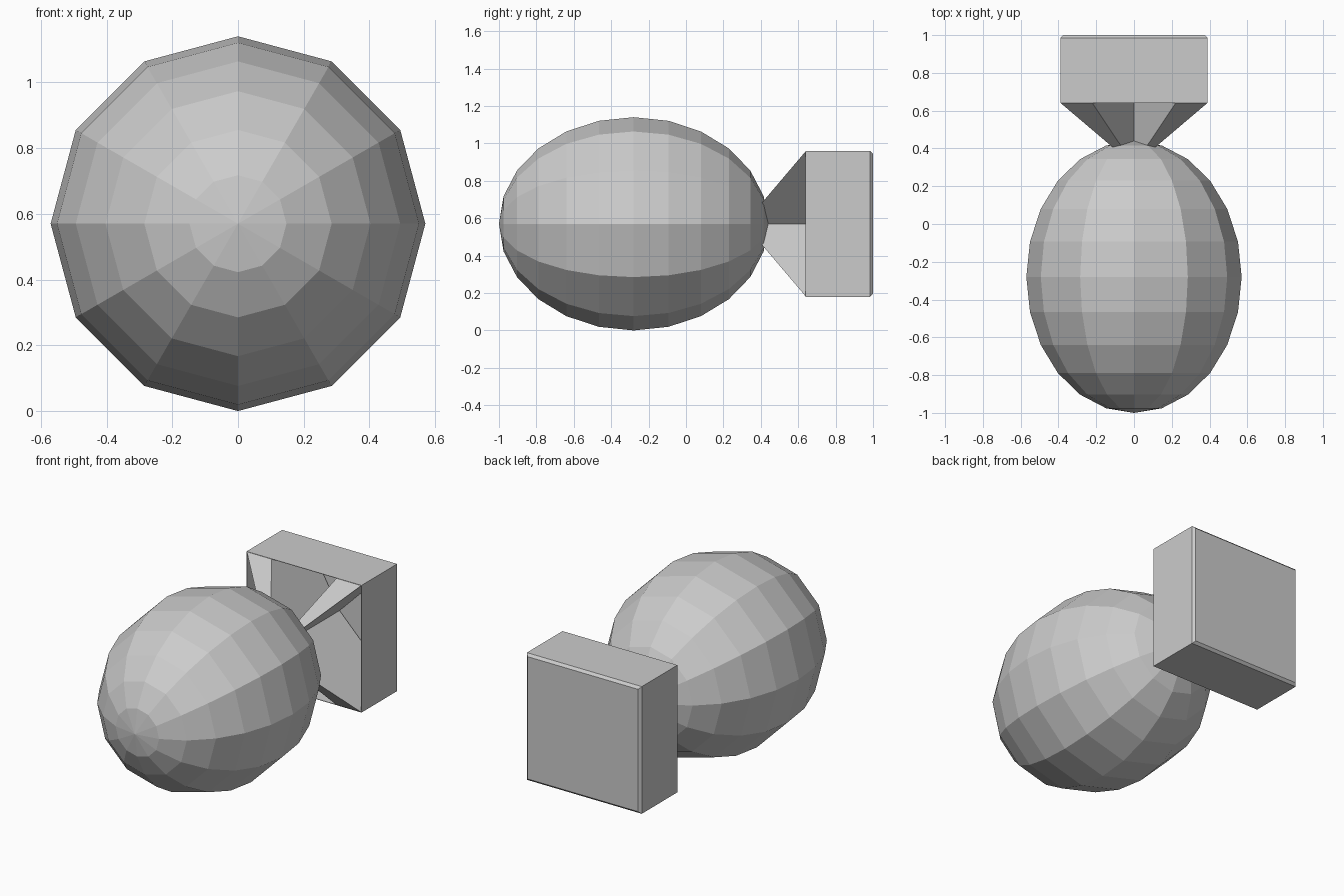
import bpy, bmesh
from math import pi
from mathutils import Matrix, Vector

if "Cube" in bpy.data.objects:
    bpy.data.objects.remove(bpy.data.objects["Cube"])

ZC = 0.57      # height of the long axis
HALF = 0.39    # half width of the tail box


def make_object(name, bm):
    bmesh.ops.recalc_face_normals(bm, faces=bm.faces)
    mesh = bpy.data.meshes.new(name)
    bm.to_mesh(mesh)
    bm.free()
    obj = bpy.data.objects.new(name, mesh)
    bpy.context.collection.objects.link(obj)
    return obj


# Body: faceted egg lying along y
bm = bmesh.new()
bmesh.ops.create_uvsphere(bm, u_segments=12, v_segments=12, radius=1)
bmesh.ops.transform(
    bm, verts=bm.verts,
    matrix=Matrix.Translation((0, -0.28, ZC))
    @ Matrix.Diagonal((0.57, 0.72, 0.57, 1)) @ Matrix.Rotation(pi / 2, 4, 'X'))
make_object("body", bm)

# Tail box: thin shell, open at the front, chamfered at the back
bm = bmesh.new()
bmesh.ops.create_cube(bm, size=1)
bmesh.ops.transform(
    bm, verts=bm.verts,
    matrix=Matrix.Translation((0, 0.82, ZC)) @ Matrix.Diagonal((2 * HALF, 0.36, 2 * HALF, 1)))
front = [f for f in bm.faces if f.calc_center_median().y < 0.65]
bmesh.ops.delete(bm, geom=front, context='FACES_ONLY')
back = [e for e in bm.edges if all(v.co.y > 0.99 for v in e.verts)]
bmesh.ops.bevel(bm, geom=back, offset=0.015, segments=1, affect='EDGES')
box = make_object("tail_box", bm)
shell = box.modifiers.new("thickness", 'SOLIDIFY')
shell.thickness = 0.004
shell.offset = -1

# Fins: four wedges from the axis to the box corners, mirrored left/right and up/down
bm = bmesh.new()
for sx in (1, -1):
    for sz in (1, -1):
        rings = []
        for y, s in ((0.36, 0.15), (0.64, 1), (0.985, 1)):
            rings.append([bm.verts.new((sx * x * s, y, ZC + sz * z * s))
                          for x, z in ((0, 0), (0.22, 0.388), (0.388, 0.388))])
        bm.faces.new(rings[0])
        bm.faces.new(rings[2])
        for a, b in zip(rings, rings[1:]):
            for i in range(3):
                j = (i + 1) % 3
                bm.faces.new((a[i], a[j], b[j], b[i]))
make_object("tail_fins", bm)
